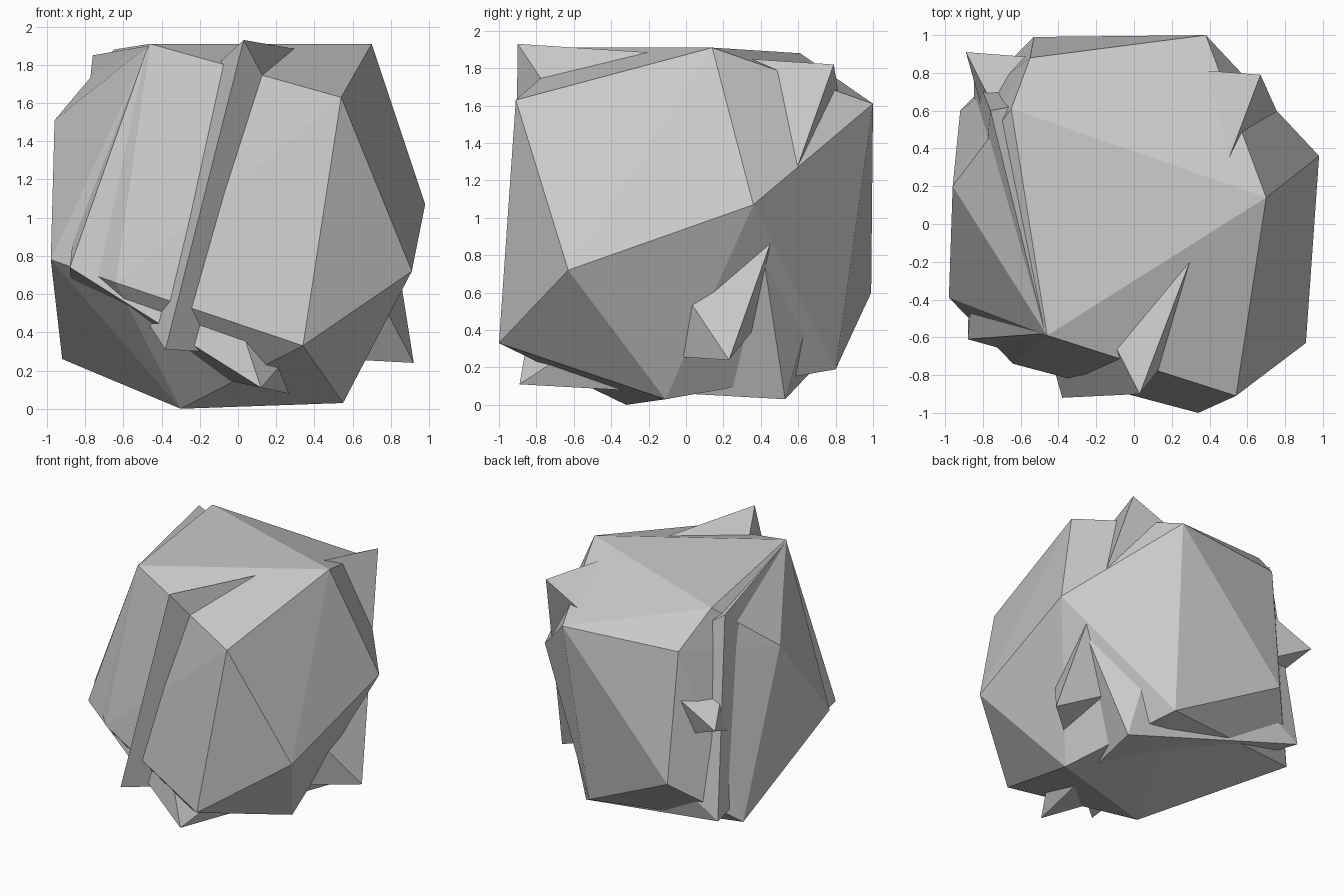
import bpy, bmesh

if "Cube" in bpy.data.objects:
    bpy.data.objects.remove(bpy.data.objects["Cube"])


def hull(name, points):
    """Flat-faced convex stone chunk spanning a few corner points."""
    bm = bmesh.new()
    for p in points:
        bm.verts.new(p)
    res = bmesh.ops.convex_hull(bm, input=bm.verts[:])
    loose = {g for g in res["geom_interior"] + res["geom_unused"]
             if isinstance(g, bmesh.types.BMVert)}
    bmesh.ops.delete(bm, geom=list(loose), context='VERTS')
    bmesh.ops.recalc_face_normals(bm, faces=bm.faces[:])
    mesh = bpy.data.meshes.new(name)
    bm.to_mesh(mesh)
    bm.free()
    ob = bpy.data.objects.new(name, mesh)
    bpy.context.collection.objects.link(ob)
    return ob


# main boulder
rock = hull("rock", [
    (-.46, -.59, 1.91), (.70, .14, 1.91), (-.65, .61, 1.88),    # top
    (.38, 1.0, 1.61), (-.55, .88, 1.61), (.54, -.91, 1.63),     # shoulders
    (-.96, .20, 1.51), (.98, .36, 1.07), (-.98, -.39, .78),     # sides
    (.91, -.63, .72), (-.64, -.74, .66), (-.53, .99, .60),
    (.34, -1.0, .33), (-.92, .60, .26), (.285, .80, .19),       # base
    (.55, -.11, .03), (-.30, -.32, 0)])

# sharp shard whose ridge runs down the front, spikes at its corners
shard_a = hull("front_ridge_shard", [
    (.03, -.90, 1.93), (-.38, -.92, .31), (.67, .79, 1.82),
    (.92, .23, .24), (-.89, .91, 1.085)])

# second shard poking out at the lower front, back left and base
shard_b = hull("back_ridge_shard", [
    (-.88, -.61, .74), (.12, -.89, .11), (-.47, -.58, 1.90),
    (-.76, .60, 1.85), (-.845, .81, .325), (.50, .53, .03),
    (.85, .39, .95), (.38, .83, 1.08)])

# fuse into one solid
bpy.context.view_layer.objects.active = rock
for shard in (shard_a, shard_b):
    mod = rock.modifiers.new("fuse", 'BOOLEAN')
    mod.operation = 'UNION'
    mod.solver = 'EXACT'
    mod.object = shard
    bpy.ops.object.modifier_apply(modifier=mod.name)
    bpy.data.objects.remove(shard)
